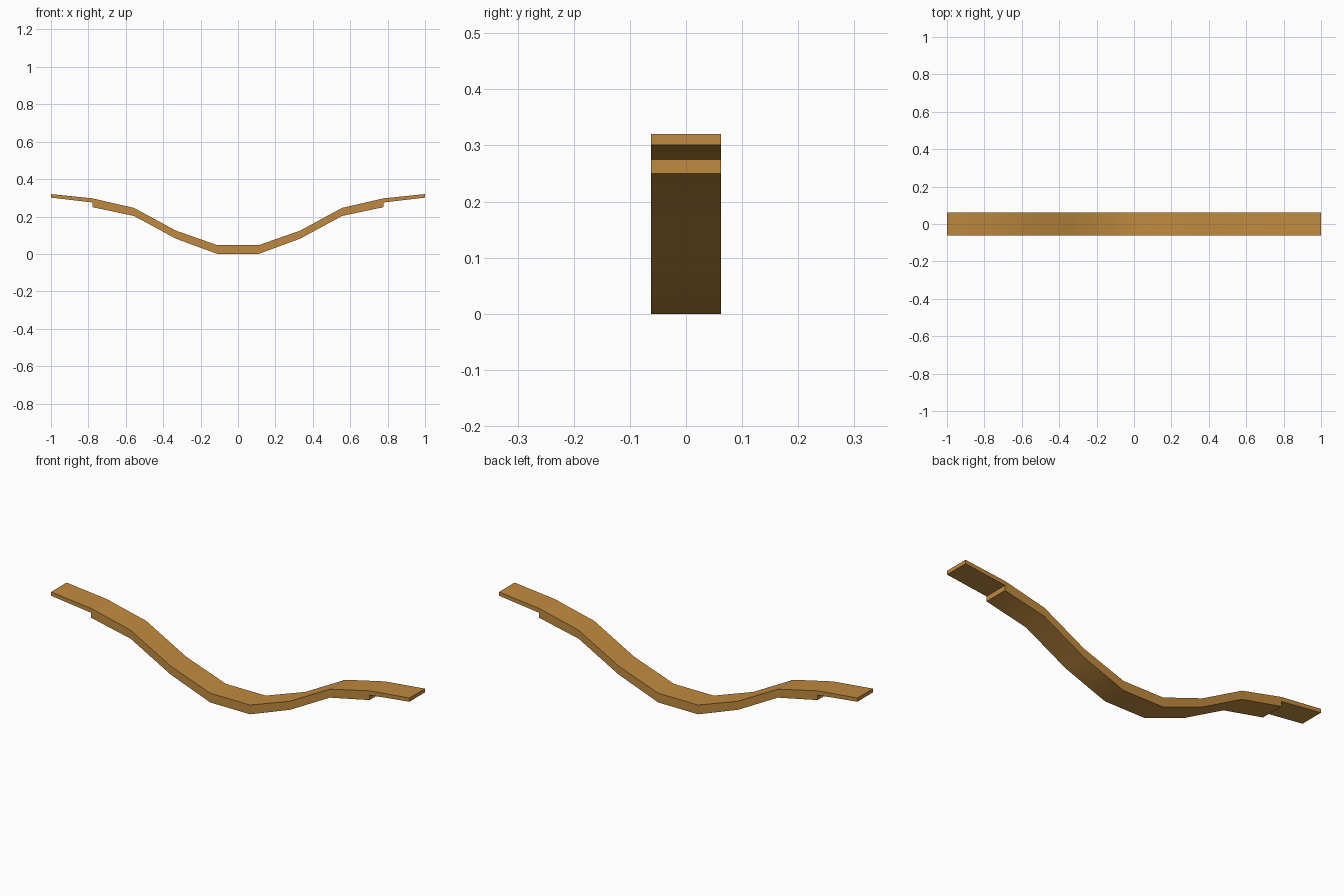
import bpy, bmesh

if "Cube" in bpy.data.objects:
    bpy.data.objects.remove(bpy.data.objects["Cube"])

HALF_WIDTH = 0.062

wood = bpy.data.materials.new("warm wood")
wood.diffuse_color = (0.53, 0.255, 0.05, 1)
wood.use_nodes = True
wood.node_tree.nodes["Principled BSDF"].inputs["Base Color"].default_value = wood.diffuse_color

# Right half of the side profile (x, z): upper and lower edges, centre outwards
top = [(0.111, 0.047), (0.333, 0.125), (0.556, 0.246), (0.778, 0.297), (1.0, 0.32)]
# the lower edge steps up to a thin tongue near the tip
bottom = [(0.111, 0.0), (0.333, 0.082), (0.556, 0.203), (0.778, 0.25),
          (0.778, 0.275), (1.0, 0.301)]


def full_edge(half):
    """Mirror a half edge into a full left-to-right edge."""
    return [(-x, z) for x, z in reversed(half)] + half


# Closed outline, extruded across the width
outline = full_edge(bottom) + full_edge(top)[::-1]
bm = bmesh.new()
face = bm.faces.new([bm.verts.new((x, -HALF_WIDTH, z)) for x, z in outline])
ext = bmesh.ops.extrude_face_region(bm, geom=[face])
moved = [g for g in ext["geom"] if isinstance(g, bmesh.types.BMVert)]
bmesh.ops.translate(bm, verts=moved, vec=(0, 2 * HALF_WIDTH, 0))
if not face.is_valid or len(bm.faces) < len(outline) + 2:
    bm.faces.new([v for v in bm.verts if v.co.y < 0])
bmesh.ops.recalc_face_normals(bm, faces=bm.faces)

mesh = bpy.data.meshes.new("curved_slat")
bm.to_mesh(mesh)
bm.free()
mesh.materials.append(wood)
slat = bpy.data.objects.new("curved_slat", mesh)
bpy.context.collection.objects.link(slat)

# Smooth along the curve, sharp at the sides and steps
bpy.context.view_layer.objects.active = slat
slat.select_set(True)
bpy.ops.object.shade_smooth_by_angle(angle=0.6)
